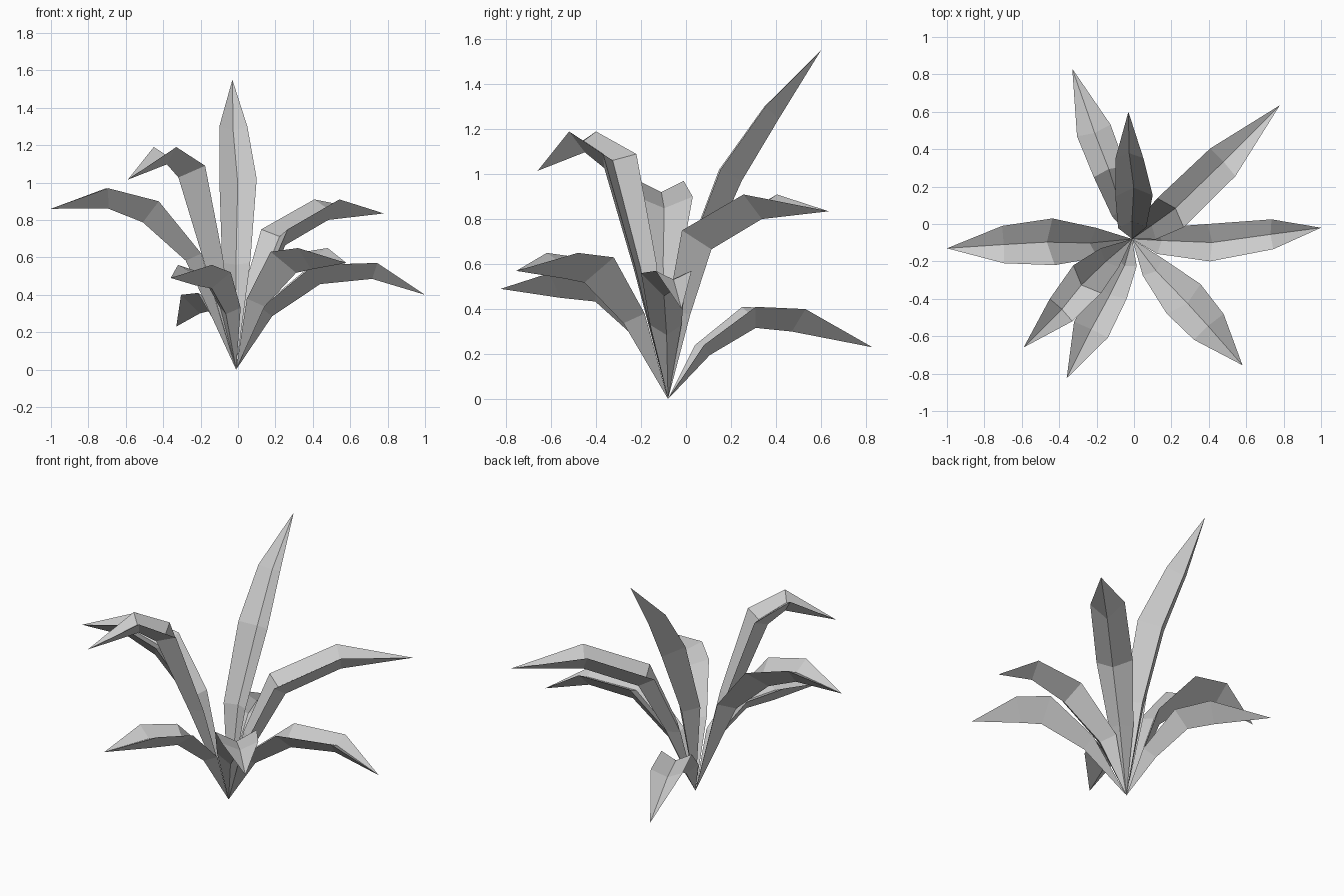
import bpy
import bmesh
from mathutils import Vector

default_cube = bpy.data.objects.get("Cube")
if default_cube:
    bpy.data.objects.remove(default_cube, do_unlink=True)

# Single leaf colour
leaf_grey = bpy.data.materials.new("leaf_grey")
leaf_grey.use_nodes = True
colour = (0.6, 0.6, 0.6, 1)
leaf_grey.diffuse_color = colour
leaf_grey.node_tree.nodes["Principled BSDF"].inputs["Base Color"].default_value = colour

ROOT = Vector((-0.01, -0.08, 0))
RIB_DEPTH = 1.1      # underside ridge, relative to half width
GROOVE_DEPTH = 0.5   # upper crease, relative to half width


def make_leaf(name, spine, half_widths):
    """Folded blade: a point at the root, three V-shaped sections, a point at the tip."""
    points = [ROOT] + [Vector(p) for p in spine]
    heading = points[-1] - ROOT
    side = heading.cross(Vector((0, 0, 1))).normalized()

    bm = bmesh.new()
    root = bm.verts.new(points[0])
    tip = bm.verts.new(points[-1])
    rings = []
    for i, half in enumerate(half_widths, start=1):
        tangent = (points[i + 1] - points[i - 1]).normalized()
        up = side.cross(tangent).normalized()
        centre = points[i]
        section = (centre + side * half,
                   centre - up * half * GROOVE_DEPTH,
                   centre - side * half,
                   centre - up * half * RIB_DEPTH)
        rings.append([bm.verts.new(p) for p in section])

    # Skin the sections and close both ends
    count = len(rings[0])
    for k in range(count):
        n = (k + 1) % count
        bm.faces.new((root, rings[0][n], rings[0][k]))
        for low, high in zip(rings, rings[1:]):
            bm.faces.new((low[k], low[n], high[n], high[k]))
        bm.faces.new((rings[-1][k], rings[-1][n], tip))
    bmesh.ops.recalc_face_normals(bm, faces=bm.faces)

    mesh = bpy.data.meshes.new(name)
    bm.to_mesh(mesh)
    bm.free()
    mesh.materials.append(leaf_grey)
    leaf = bpy.data.objects.new(name, mesh)
    bpy.context.collection.objects.link(leaf)
    return leaf


# Spine points from lowest section to tip, then the section half widths
leaves = {
    "upright_back_leaf": (
        [(-0.01, -0.02, 0.57), (0, 0.15, 1.02), (-0.025, 0.35, 1.3), (-0.03, 0.6, 1.55)],
        (0.075, 0.1, 0.075)),
    "low_back_leaf": (
        [(-0.06, 0.06, 0.24), (-0.13, 0.28, 0.41), (-0.215, 0.5, 0.4), (-0.33, 0.83, 0.23)],
        (0.06, 0.09, 0.095)),
    "back_left_leaf": (
        [(0.07, -0.03, 0.4), (0.195, 0.06, 0.75), (0.475, 0.33, 0.91), (0.78, 0.635, 0.835)],
        (0.07, 0.105, 0.1)),
    "left_leaf": (
        [(0.12, -0.09, 0.33), (0.4, -0.1, 0.56), (0.74, -0.055, 0.57), (1, -0.02, 0.4)],
        (0.07, 0.1, 0.08)),
    "front_left_leaf": (
        [(0.1, -0.23, 0.38), (0.265, -0.4, 0.63), (0.4, -0.55, 0.65), (0.58, -0.755, 0.57)],
        (0.07, 0.12, 0.105)),
    "low_front_leaf": (
        [(-0.04, -0.2, 0.33), (-0.12, -0.36, 0.52), (-0.23, -0.565, 0.56), (-0.36, -0.825, 0.49)],
        (0.06, 0.09, 0.1)),
    "tall_front_right_leaf": (
        [(-0.13, -0.18, 0.6), (-0.25, -0.295, 1.09), (-0.39, -0.46, 1.19), (-0.59, -0.66, 1.015)],
        (0.07, 0.105, 0.085)),
    "right_leaf": (
        [(-0.2, -0.1, 0.62), (-0.43, -0.095, 0.9), (-0.7, -0.11, 0.97), (-1, -0.13, 0.86)],
        (0.08, 0.125, 0.1)),
}
for leaf_name, (spine, half_widths) in leaves.items():
    make_leaf(leaf_name, spine, half_widths)
